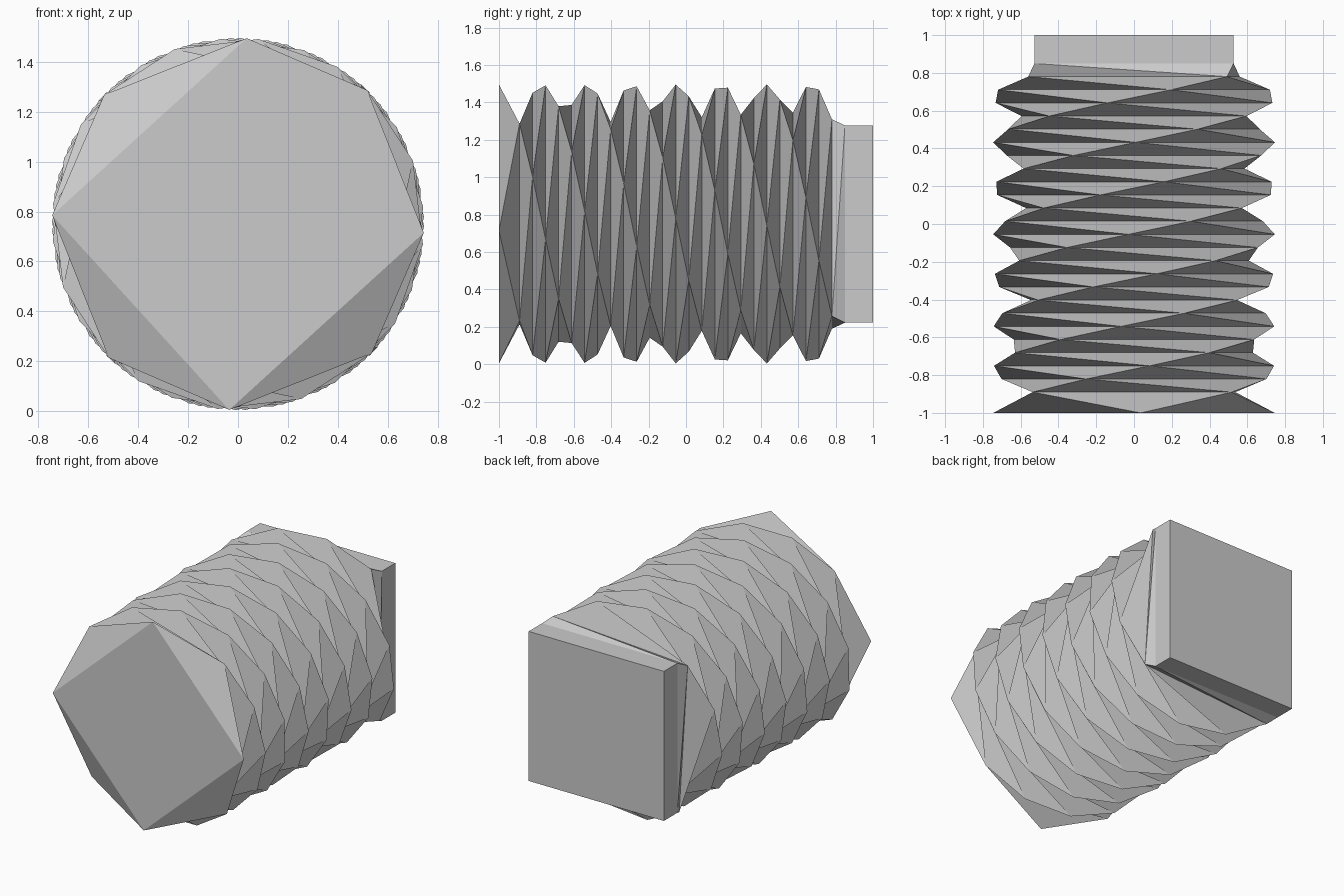
import bpy, bmesh
from math import sin, cos, radians

if "Cube" in bpy.data.objects:
    bpy.data.objects.remove(bpy.data.objects["Cube"])

R, CZ = 0.746, 0.75          # corner radius and axis height
TWIST_END, TWIST = 0.79, 672.3


def angle(y):
    # straight square at the back, steady twist toward the front
    return radians(45 - TWIST * max(0, TWIST_END - y) / (TWIST_END + 1))


# section positions from front to back
levels = [-1.0] + [0.85 - 0.0696 * k for k in range(25, -1, -1)] + [1.0]

bm = bmesh.new()
rings = []
for y in levels:
    a = angle(y)
    rings.append([bm.verts.new((R * sin(a + radians(90 * i)), y,
                                CZ + R * cos(a + radians(90 * i)))) for i in range(4)])

# follow each corner through the twist (about 26 degrees per step);
# the fold of every side runs along its outward diagonal
for lo, hi in zip(rings, rings[1:]):
    for i in range(4):
        j = (i + 1) % 4
        if hi is rings[-1]:
            bm.faces.new((lo[i], lo[j], hi[j], hi[i]))
        else:
            bm.faces.new((lo[i], lo[j], hi[i]))
            bm.faces.new((lo[j], hi[j], hi[i]))

# end caps
bm.faces.new(rings[0])
bm.faces.new(rings[-1])
bmesh.ops.recalc_face_normals(bm, faces=bm.faces)

mesh = bpy.data.meshes.new("twisted_square_bar")
bm.to_mesh(mesh)
bm.free()
bpy.context.collection.objects.link(bpy.data.objects.new("twisted_square_bar", mesh))
